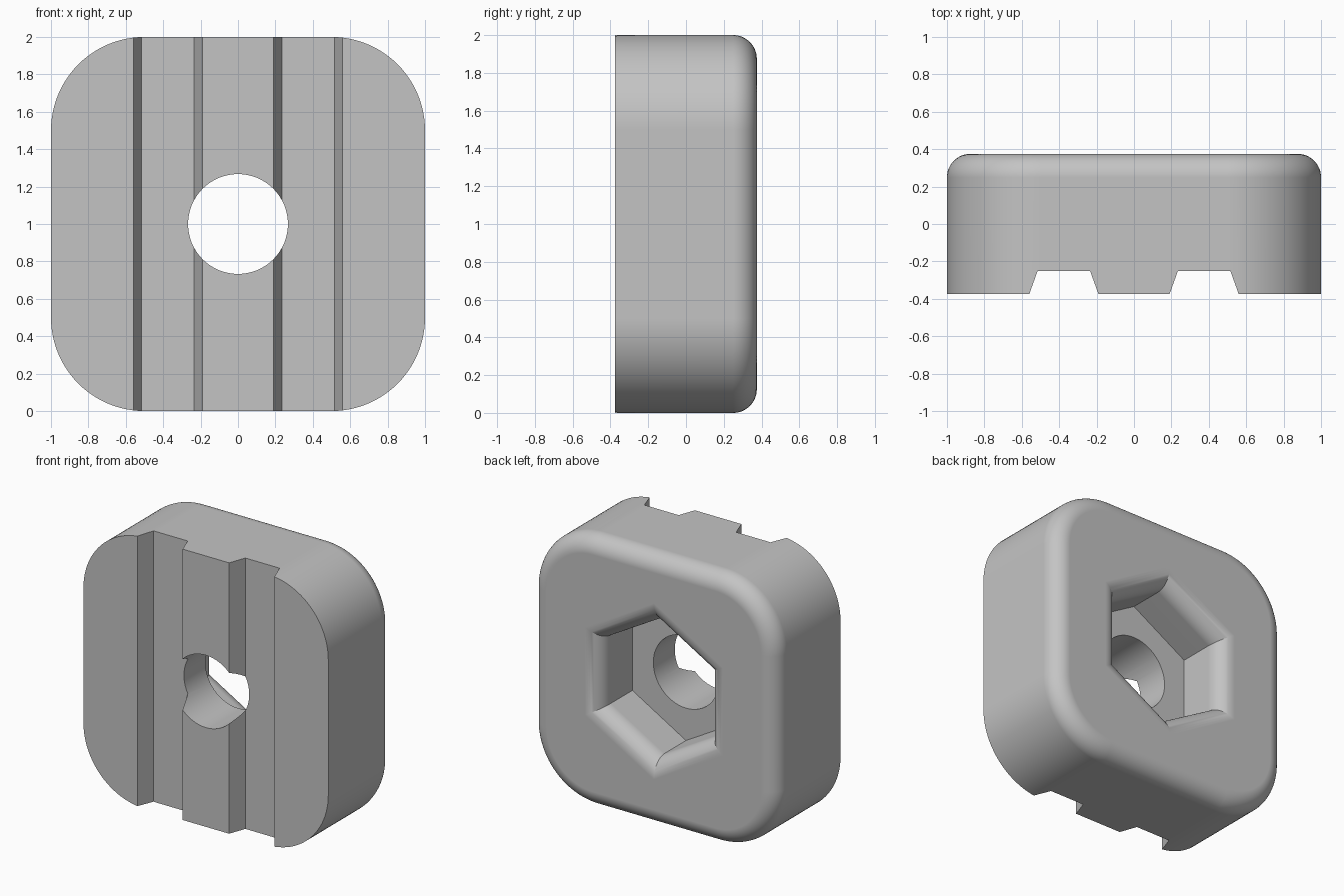
import bpy
import bmesh
from math import sin, cos, pi, radians

cube = bpy.data.objects.get("Cube")
if cube:
    bpy.data.objects.remove(cube, do_unlink=True)

HALF_DEPTH = 0.375
FILLET = 0.125
CENTRE_Z = 1.0
STEPS = 12

grey = bpy.data.materials.new("plain_grey")
grey.use_nodes = True
grey.diffuse_color = (0.55, 0.55, 0.55, 1)
grey.node_tree.nodes["Principled BSDF"].inputs["Base Color"].default_value = grey.diffuse_color


def loft(name, rings):
    """Skin a closed solid through rings of equal point count."""
    bm = bmesh.new()
    loops = [[bm.verts.new(p) for p in ring] for ring in rings]
    count = len(loops[0])
    for a, b in zip(loops, loops[1:]):
        for i in range(count):
            j = (i + 1) % count
            bm.faces.new((a[i], a[j], b[j], b[i]))
    bm.faces.new(loops[0][::-1])
    bm.faces.new(loops[-1])
    bmesh.ops.recalc_face_normals(bm, faces=bm.faces)
    mesh = bpy.data.meshes.new(name)
    bm.to_mesh(mesh)
    bm.free()
    mesh.materials.append(grey)
    obj = bpy.data.objects.new(name, mesh)
    bpy.context.collection.objects.link(obj)
    return obj


def rounded_square(y, inset):
    """Outline of the block at depth y, offset inwards."""
    radius = 0.5 - inset
    points = []
    for k, (sx, sz) in enumerate(((1, 1), (-1, 1), (-1, -1), (1, -1))):
        for i in range(25):
            a = (k + i / 24) * pi / 2
            points.append((sx * 0.5 + radius * cos(a), y,
                           CENTRE_Z + sz * 0.5 + radius * sin(a)))
    return points


def polygon(y, radius, sides):
    """Regular polygon with a corner pointing up."""
    angles = [pi / 2 + 2 * pi * i / sides for i in range(sides)]
    return [(radius * cos(a), y, CENTRE_Z + radius * sin(a)) for a in angles]


# Block with a rounded back rim
arc = [i * pi / 2 / STEPS for i in range(STEPS + 1)]
body = loft("clamp_block", [rounded_square(-HALF_DEPTH, 0)] + [
    rounded_square(HALF_DEPTH - FILLET + FILLET * sin(a), FILLET * (1 - cos(a)))
    for a in arc])

# Hexagonal nut pocket with a flared, rounded mouth
APOTHEM = 0.438
to_corner = 1 / cos(pi / 6)
pocket_rings = [polygon(0, APOTHEM * to_corner, 6)]
for a in arc:
    flat = APOTHEM + FILLET * (1 - cos(a))
    pocket_rings.append(polygon(HALF_DEPTH - FILLET + FILLET * sin(a), flat * to_corner, 6))
pocket_rings.append(polygon(0.5, (APOTHEM + FILLET) * to_corner, 6))
cutters = [loft("nut_pocket_cutter", pocket_rings)]

# Bolt hole
cutters.append(loft("bolt_hole_cutter", [polygon(y, 0.267, 64) for y in (-0.6, 0.1)]))

# Two tapered grooves along the full height of the front
SLOPE = 0.045 / 0.125
for side in (1, -1):
    over = 0.1
    profile = [(0.19 - SLOPE * over, -HALF_DEPTH - over), (0.56 + SLOPE * over, -HALF_DEPTH - over),
               (0.515, -0.25), (0.235, -0.25)]
    rings = [[(side * x, y, z) for x, y in profile] for z in (-0.2, 2.2)]
    cutters.append(loft("groove_cutter", rings))

# Cut everything and discard the cutters
bpy.ops.object.select_all(action='DESELECT')
bpy.context.view_layer.objects.active = body
body.select_set(True)
for cutter in cutters:
    cutter.hide_render = True
    cut = body.modifiers.new("cut", 'BOOLEAN')
    cut.operation = 'DIFFERENCE'
    cut.solver = 'EXACT'
    cut.object = cutter
    bpy.ops.object.modifier_apply(modifier=cut.name)
for cutter in cutters:
    bpy.data.objects.remove(cutter, do_unlink=True)

# Smooth fillets, crisp flat faces
bpy.ops.object.shade_smooth_by_angle(angle=radians(25))
weighted = body.modifiers.new("weighted_normals", 'WEIGHTED_NORMAL')
weighted.keep_sharp = True
